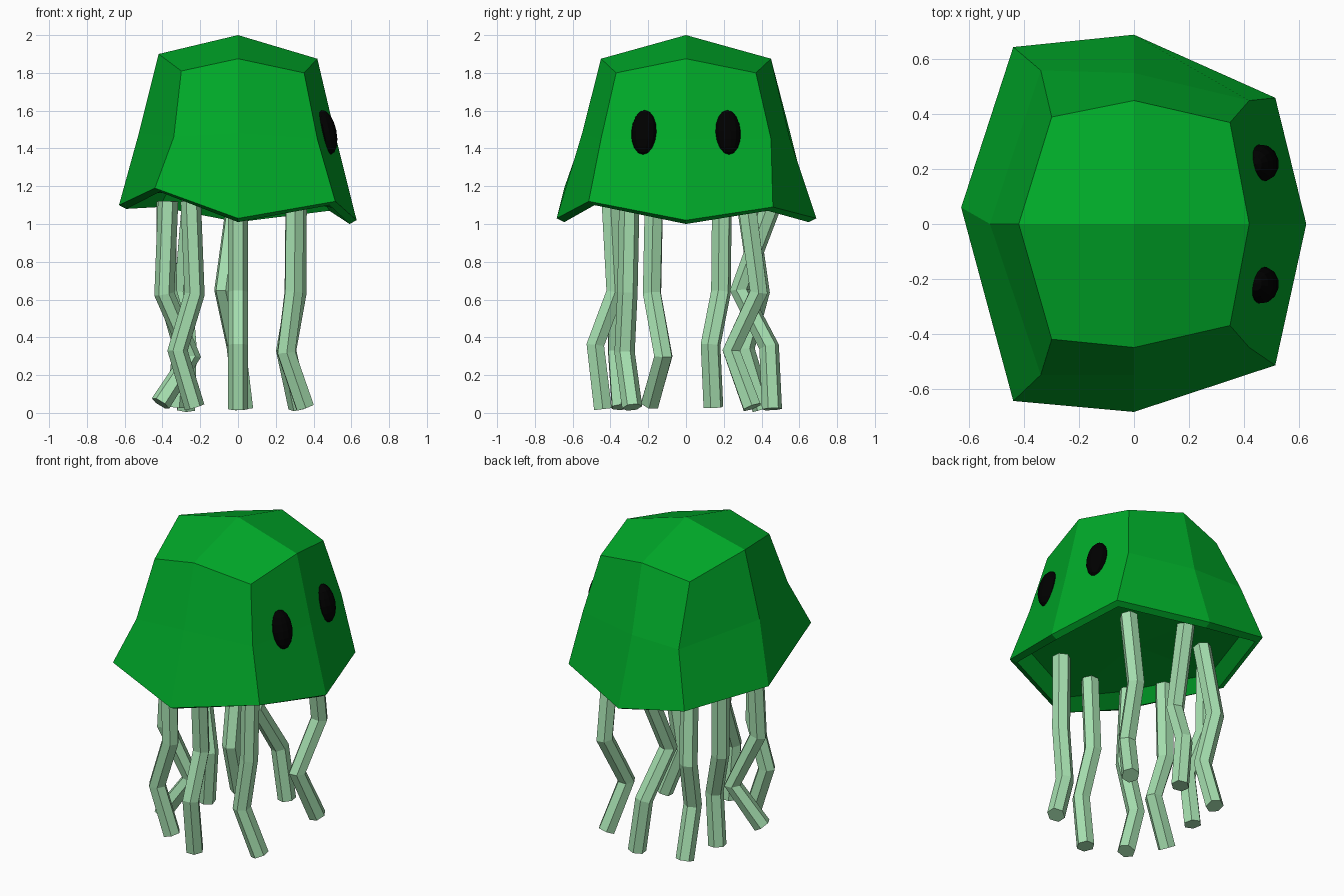
import bpy, bmesh, math

if "Cube" in bpy.data.objects:
    bpy.data.objects.remove(bpy.data.objects["Cube"])


def material(name, rgb):
    m = bpy.data.materials.new(name)
    m.diffuse_color = (*rgb, 1)
    m.use_nodes = True
    m.node_tree.nodes["Principled BSDF"].inputs["Base Color"].default_value = m.diffuse_color
    return m


green = material("bell_green", (0.0, 0.4, 0.022))
pale = material("tentacle_green", (0.38, 0.74, 0.43))
black = material("eye_black", (0.0, 0.0, 0.0))

# Bell: three eight-point rings under a centre point, quads like a subdivided box
# Order: front, front right, right, back right, back, back left, left, front left
rings = [
    [(0, -.45, 1.875), (.35, -.37, 1.8), (.42, 0, 1.875), (.35, .37, 1.8),
     (0, .45, 1.875), (-.3, .39, 1.81), (-.42, 0, 1.9), (-.3, -.42, 1.81)],
    [(0, -.55, 1.48), (.42, -.45, 1.45), (.52, 0, 1.45), (.42, .45, 1.45),
     (0, .55, 1.45), (-.34, .56, 1.45), (-.525, 0, 1.48), (-.34, -.55, 1.46)],
    [(0, -.685, 1.03), (.515, -.515, 1.12), (.628, 0, 1.02), (.515, .46, 1.09),
     (0, .69, 1.03), (-.44, .645, 1.11), (-.63, .06, 1.1), (-.44, -.645, 1.19)],
]
# Underside: a narrow lip, then a short inner wall up to a shallow ceiling
for s, d in ((.94, -.02), (.85, .06)):
    rings.append([(x * s, y * s, z + d) for x, y, z in rings[2]])

bm = bmesh.new()
loops = [[bm.verts.new(p) for p in ring] for ring in rings]
for upper, lower in zip(loops, loops[1:]):
    for i in range(8):
        j = (i + 1) % 8
        bm.faces.new((upper[i], lower[i], lower[j], upper[j]))
# caps: four quads round a centre point
for ring, height in ((loops[0], 2), (loops[-1], 1.18)):
    centre = bm.verts.new((0, 0, height))
    for i in range(0, 8, 2):
        bm.faces.new((centre, ring[i], ring[i + 1], ring[(i + 2) % 8]))
bmesh.ops.recalc_face_normals(bm, faces=bm.faces)
mesh = bpy.data.meshes.new("bell")
bm.to_mesh(mesh)
bm.free()
bell = bpy.data.objects.new("bell", mesh)
bpy.context.collection.objects.link(bell)
mesh.materials.append(green)

# Eyes: flattened spheres leaning with the right-hand face
for side, y in (("front", -.223), ("back", .223)):
    bpy.ops.mesh.primitive_uv_sphere_add(segments=12, ring_count=8, location=(.468, y, 1.485))
    eye = bpy.context.object
    eye.name = side + "_eye"
    eye.scale = (.055, .068, .12)
    eye.rotation_euler = (0, math.radians(-12), math.radians(12 if y > 0 else -12))
    eye.data.materials.append(black)

# Tentacles: bent six-sided tubes
paths = {
    "front": [(0, -.40, 1.12), (0, -.375, .64), (0, -.48, .36), (0, -.44, .02)],
    "front_right": [(.30, -.30, 1.12), (.295, -.31, .64), (.255, -.325, .32), (.355, -.285, .03)],
    "right_back": [(.31, .32, 1.12), (.31, .385, .64), (.255, .24, .33), (.32, .35, .03)],
    "back": [(-.01, .46, 1.12), (-.075, .285, .65), (-.01, .44, .35), (.03, .455, .02)],
    "back_left": [(-.25, .32, 1.12), (-.29, .39, .64), (-.265, .31, .34), (-.275, .405, .02)],
    "left_back": [(-.38, .19, 1.12), (-.375, .185, .64), (-.295, .13, .36), (-.325, .145, .03)],
    "left_front": [(-.37, -.17, 1.12), (-.39, -.18, .63), (-.25, -.12, .30), (-.41, -.19, .05)],
    "front_left": [(-.25, -.35, 1.12), (-.23, -.36, .63), (-.32, -.365, .33), (-.23, -.345, .03)],
}
for name, pts in paths.items():
    curve = bpy.data.curves.new(name + "_tentacle", 'CURVE')
    curve.dimensions = '3D'
    curve.bevel_depth = 0.054
    curve.bevel_resolution = 1
    curve.use_fill_caps = True
    spline = curve.splines.new('POLY')
    spline.points.add(len(pts) - 1)
    for point, p in zip(spline.points, pts):
        point.co = (*p, 1)
    spline.use_smooth = False
    curve.materials.append(pale)
    bpy.context.collection.objects.link(bpy.data.objects.new(name + "_tentacle", curve))
